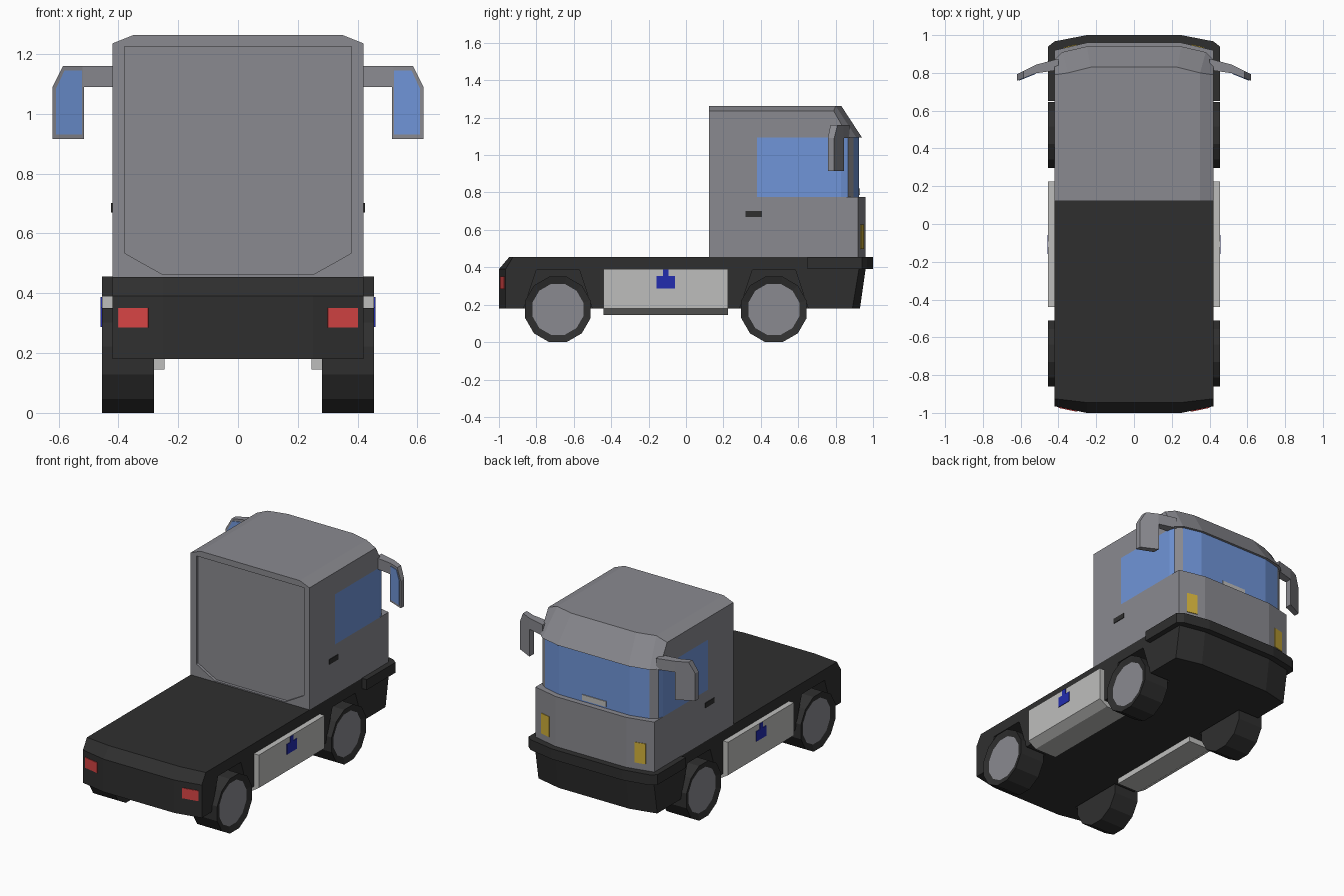
import bpy, bmesh, math
from mathutils import Matrix, Vector

if "Cube" in bpy.data.objects:
    bpy.data.objects.remove(bpy.data.objects["Cube"])


def material(name, r, g, b):
    lin = [(c / 255 / 12.92) if c < 11 else ((c / 255 + 0.055) / 1.055) ** 2.4 for c in (r, g, b)]
    m = bpy.data.materials.new(name)
    m.diffuse_color = (*lin, 1)
    m.use_nodes = True
    m.node_tree.nodes["Principled BSDF"].inputs["Base Color"].default_value = m.diffuse_color
    return m


GREY = material("cab_grey", 138, 138, 144)
DARK = material("chassis_black", 47, 47, 47)
LIGHT = material("tank_light_grey", 190, 190, 188)
GLASS = material("glass_blue", 112, 149, 216)
RED = material("lamp_red", 214, 68, 68)
YELLOW = material("lamp_yellow", 208, 176, 58)
BLUE = material("label_blue", 34, 44, 175)


def finish(name, bm, *mats):
    bmesh.ops.remove_doubles(bm, verts=bm.verts, dist=1e-5)
    bmesh.ops.dissolve_degenerate(bm, edges=bm.edges, dist=1e-5)
    bmesh.ops.recalc_face_normals(bm, faces=bm.faces)
    me = bpy.data.meshes.new(name)
    bm.to_mesh(me)
    bm.free()
    for m in mats:
        me.materials.append(m)
    ob = bpy.data.objects.new(name, me)
    bpy.context.collection.objects.link(ob)
    return ob


def loft(name, rings, *mats, cap=True, mirror=True, rule=None):
    """Bridge successive rings; half rings are mirrored across x."""
    bm = bmesh.new()
    loops = []
    for r in rings:
        if mirror:
            r = list(r) + [(-x, y, z) for x, y, z in reversed(r)]
        loops.append([bm.verts.new(p) for p in r])
    n = len(loops[0])
    for a, b in zip(loops, loops[1:]):
        for i in range(n):
            j = (i + 1) % n
            f = bm.faces.new((a[i], a[j], b[j], b[i]))
            if rule:
                f.material_index = rule(f.calc_center_median())
    if cap:
        bm.faces.new(loops[0])
        bm.faces.new(loops[-1])
    return finish(name, bm, *mats)


def at(z, pts):
    return [(x, y, z) for x, y in pts]


def box(name, c, size, mat, rot=0.0):
    bm = bmesh.new()
    bmesh.ops.create_cube(bm, size=1, matrix=Matrix.Translation(c) @ Matrix.Rotation(rot, 4, 'Z')
                          @ Matrix.Diagonal((*size, 1)))
    return finish(name, bm, mat)


# Chassis with tapered ends and sloped rear edge
chassis = loft("chassis", [
    at(0.18, [(0.25, 0.93), (0.42, 0.89), (0.42, -0.965), (0.25, -1)]),
    at(0.39, [(0.25, 0.96), (0.42, 0.925), (0.42, -0.965), (0.25, -1)]),
    at(0.455, [(0.25, 0.96), (0.42, 0.925), (0.42, -0.925), (0.25, -0.945)])], DARK)

# Wheel arches cut out of the chassis
AXLES = (("rear", -0.685), ("front", 0.47))
for end, y in AXLES:
    for s in (1, -1):
        prof = [(-0.21, 0.1), (-0.115, 0.385), (0.115, 0.385), (0.21, 0.1)]
        cutter = loft("arch_cutter", [[(s * x, y + a, z) for a, z in prof] for x in (0.27, 0.5)],
                      DARK, mirror=False)
        mod = chassis.modifiers.new("arch", 'BOOLEAN')
        mod.operation, mod.solver, mod.object = 'DIFFERENCE', 'EXACT', cutter
        bpy.context.view_layer.objects.active = chassis
        bpy.ops.object.modifier_apply(modifier=mod.name)
        bpy.data.objects.remove(cutter)

# Protruding band around the cab foot
BAND = [(0.25, 1.0), (0.42, 0.967), (0.455, 0.94), (0.455, 0.65), (0.40, 0.65)]
loft("bumper_band", [at(0.39, BAND), at(0.456, BAND)], DARK)

# Cab: lower body, glazed upper body, roof with sloped visor
LOWER = [(0.25, 0.96), (0.42, 0.92), (0.42, 0.14)]
loft("cab_lower", [at(0.455, LOWER), at(0.775, LOWER)], GREY)


def glazing(c):
    pillar = 0.865 < c.y < 0.895 and abs(c.x) > 0.38
    return int(c.y > 0.45 and not pillar)


UPPER = [(0.25, 0.925), (0.37, 0.895), (0.41, 0.865), (0.42, 0.83), (0.42, 0.38), (0.42, 0.14)]
loft("cab_upper", [at(0.775, UPPER), at(1.095, UPPER)], GREY, GLASS, rule=glazing)

T = 1.263
loft("cab_roof", [
    at(1.095, [(0.25, 0.94), (0.38, 0.91), (0.42, 0.87), (0.42, 0.14), (0.35, 0.14)]),
    [(0.23, 0.83, T), (0.35, 0.80, T), (0.42, 0.79, 1.235), (0.42, 0.14, 1.235), (0.35, 0.14, T)],
    at(T, [(0.23, 0.83), (0.35, 0.80), (0.35, 0.80), (0.35, 0.14), (0.35, 0.14)])], GREY)

# Raised frame around the cab back wall
OUT = [(0.25, 0.455), (0.42, 0.455), (0.42, 0.535), (0.42, 1.235), (0.35, T)]
INN = [(0.25, 0.462), (0.315, 0.498), (0.38, 0.535), (0.38, 1.225), (0.35, 1.225)]
loft("cab_back_frame", [[(x, y, z) for x, z in pr] for pr, y in
                        ((OUT, 0.14), (OUT, 0.122), (INN, 0.122), (INN, 0.14))], GREY, cap=False)

# Small plate low on the windscreen
box("windscreen_plate", (0, 0.926, 0.803), (0.17, 0.008, 0.035), LIGHT)


def wheel(name, s, y):
    bm = bmesh.new()
    bmesh.ops.create_cone(bm, cap_ends=True, segments=12, radius1=0.181, radius2=0.181, depth=0.175)
    bmesh.ops.rotate(bm, verts=bm.verts, matrix=Matrix.Rotation(math.radians(15), 3, 'Z'))
    cap = max(bm.faces, key=lambda f: f.calc_center_median().z)
    bmesh.ops.inset_region(bm, faces=[cap], thickness=0.04)
    cap.material_index = 1
    bmesh.ops.translate(bm, verts=cap.verts, vec=(0, 0, -0.012))
    bmesh.ops.transform(bm, verts=bm.verts, matrix=Matrix.Translation((s * 0.3675, y, 0.175))
                        @ Matrix.Rotation(s * math.pi / 2, 4, 'Y'))
    return finish(name, bm, DARK, GREY)


def mirror_slab(name, s, prof, front, back, mat):
    """Slab swept back towards the outside."""
    loft(name, [[(s * x, y0 - k * (x - 0.515), z) for x, z in prof] for y0, k in (front, back)],
         mat, mirror=False)


for s, side in ((1, "right"), (-1, "left")):
    for end, y in AXLES:
        wheel(f"{end}_wheel_{side}", s, y)

    # Side tank with sloped underside, and its filler label
    prof = [(0.455, 0.39), (0.455, 0.18), (0.40, 0.145), (0.245, 0.145), (0.245, 0.39)]
    loft(f"side_tank_{side}", [[(s * x, y, z) for x, z in prof] for y in (-0.44, 0.225)],
         LIGHT, mirror=False)
    box(f"tank_label_{side}", (s * 0.455, -0.108, 0.32), (0.008, 0.1, 0.065), BLUE)
    box(f"tank_label_neck_{side}", (s * 0.455, -0.108, 0.37), (0.008, 0.03, 0.036), BLUE)

    # Lamps on the slanted corner facets, door handle
    box(f"tail_lamp_{side}", (s * 0.35, -0.98, 0.318), (0.102, 0.008, 0.066), RED, s * 0.203)
    box(f"head_lamp_{side}", (s * 0.335, 0.94, 0.563), (0.07, 0.008, 0.13), YELLOW, -s * 0.231)
    box(f"door_handle_{side}", (s * 0.42, 0.362, 0.686), (0.009, 0.09, 0.032), DARK)

    # Wing mirror: arm, housing and glass
    arm = [(0.40, 0.875), (0.52, 0.843), (0.52, 0.798), (0.40, 0.815)]
    loft(f"mirror_arm_{side}", [[(s * x, y, z) for x, y in arm] for z in (1.09, 1.16)],
         GREY, mirror=False)
    head = [(0.515, 0.915), (0.62, 0.915), (0.62, 1.09), (0.585, 1.16), (0.515, 1.16)]
    mirror_slab(f"mirror_housing_{side}", s, head, (0.845, 0.5), (0.80, 0.4), GREY)
    glass = [(0.522, 0.93), (0.608, 0.93), (0.608, 1.085), (0.58, 1.145), (0.522, 1.145)]
    mirror_slab(f"mirror_glass_{side}", s, glass, (0.802, 0.4), (0.796, 0.4), GLASS)
